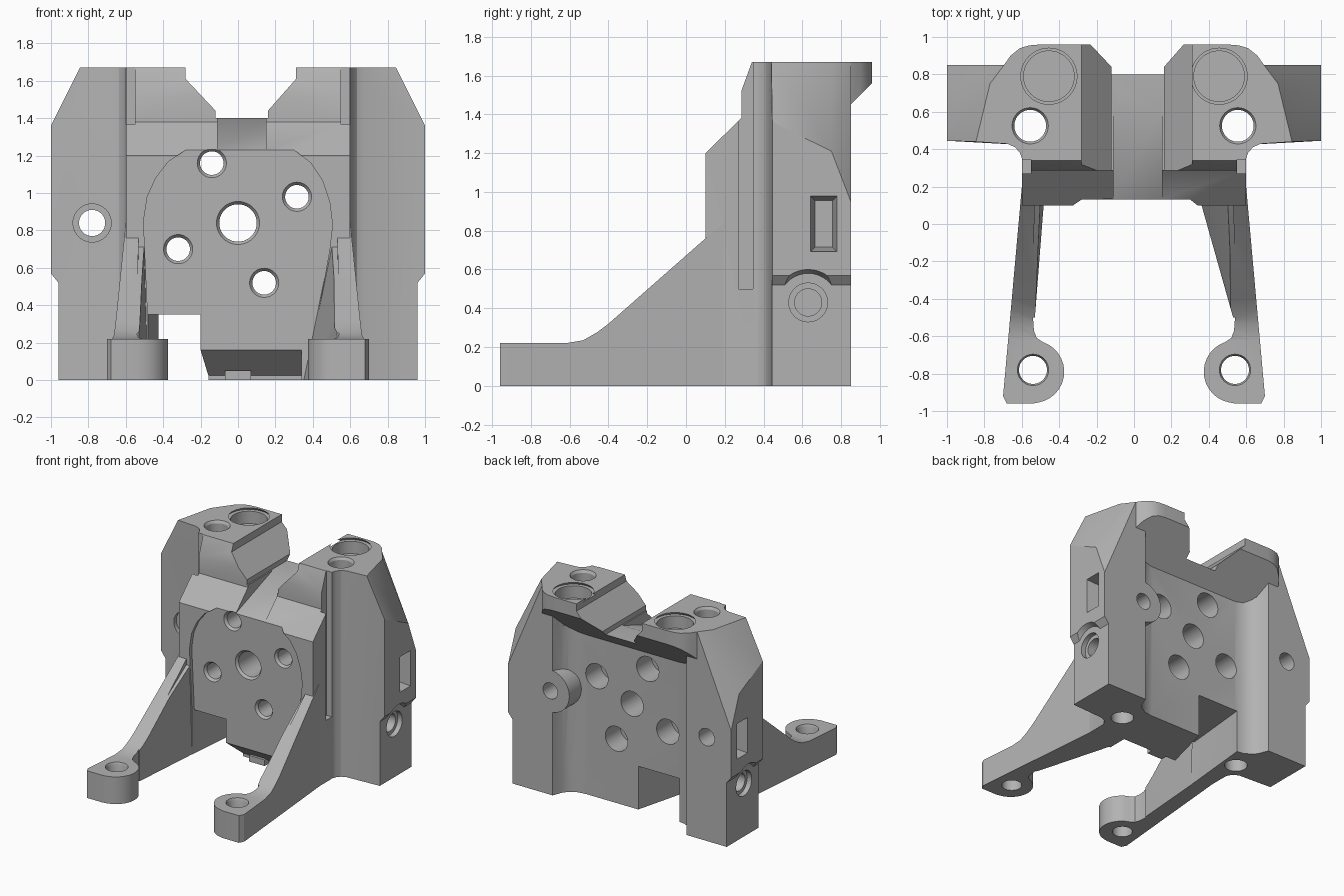
import bpy, bmesh
from math import sin, cos, pi, radians
from mathutils import Vector

cube = bpy.data.objects.get("Cube")
if cube:
    bpy.data.objects.remove(cube, do_unlink=True)

grey = bpy.data.materials.new("machined_grey")
grey.use_nodes = True
grey.diffuse_color = (0.45, 0.45, 0.45, 1)
grey.node_tree.nodes["Principled BSDF"].inputs["Base Color"].default_value = (0.45, 0.45, 0.45, 1)


def finish(name, bm):
    bmesh.ops.recalc_face_normals(bm, faces=bm.faces)
    mesh = bpy.data.meshes.new(name)
    bm.to_mesh(mesh)
    bm.free()
    mesh.materials.append(grey)
    obj = bpy.data.objects.new(name, mesh)
    bpy.context.collection.objects.link(obj)
    return obj


def place(axis, u, v, w):
    """Profile point (u, v) at distance w along the axis."""
    return {"x": (w, u, v), "y": (u, w, v), "z": (u, v, w)}[axis]


def loft(name, axis, ring_a, a, ring_b, b):
    bm = bmesh.new()
    lo = [bm.verts.new(place(axis, u, v, a)) for u, v in ring_a]
    hi = [bm.verts.new(place(axis, u, v, b)) for u, v in ring_b]
    bm.faces.new(lo)
    bm.faces.new(hi[::-1])
    n = len(lo)
    for i in range(n):
        j = (i + 1) % n
        bm.faces.new((lo[i], hi[i], hi[j], lo[j]))
    return finish(name, bm)


def prism(name, axis, pts, a, b):
    return loft(name, axis, pts, a, pts, b)


def circle(u, v, r, n=40):
    return [(u + r * cos(2 * pi * i / n), v + r * sin(2 * pi * i / n)) for i in range(n)]


def rect(u0, u1, v0, v1):
    return [(u0, v0), (u1, v0), (u1, v1), (u0, v1)]


def hull(name, pts):
    bm = bmesh.new()
    for p in pts:
        bm.verts.new(p)
    res = bmesh.ops.convex_hull(bm, input=bm.verts)
    loose = [v for v in bm.verts if not v.link_faces]
    bmesh.ops.delete(bm, geom=loose, context="VERTS")
    bmesh.ops.dissolve_limit(bm, angle_limit=radians(1), verts=bm.verts, edges=bm.edges)
    return finish(name, bm)


def combine(obj, tool, operation="DIFFERENCE"):
    mod = obj.modifiers.new("combine", "BOOLEAN")
    mod.operation, mod.solver, mod.object = operation, "EXACT", tool
    bpy.context.view_layer.update()
    deps = bpy.context.evaluated_depsgraph_get()
    mesh = bpy.data.meshes.new_from_object(obj.evaluated_get(deps))
    obj.modifiers.clear()
    obj.data = mesh
    bpy.data.objects.remove(tool, do_unlink=True)


def drill(obj, axis, u, v, r, a, b, rim=0.0, start=None):
    """Round hole from a to b, with a chamfer of width rim at start."""
    combine(obj, prism("drill", axis, circle(u, v, r), a, b))
    if rim:
        d = 0.02 if b > start and abs(start - a) < abs(start - b) else -0.02
        ring = circle(u, v, r + 2 * rim), circle(u, v, r)
        combine(obj, loft("chamfer", axis, ring[0], start - d, ring[1], start + d))


def flip(pts, s):
    return [(p[0] * s, *p[1:]) for p in pts]


# Central plate with sloped shoulder and undercut back
body = prism("body", "x", [(.10, 0), (.10, 1.2), (.285, 1.38), (.285, 1.52), (.34, 1.67),
                           (.8, 1.67), (.8, 1.4), (.69, 1.29), (.69, 0)], -.6, .6)

# Rounded overhang along the top of the back
rim = [(.695, .85), (.66, .90), (.61, .94), (.56, .955), (.5, .96)]
over = [(s * x, y, z) for s in (-1, 1) for x, y in rim for z in (1.67, y - .6 + .2 - .0)
        if z >= 1.67]
over += [(s * x, y, y + .6) for s in (-1, 1) for x, y in rim]
over += [(s * .6, .6, z) for s in (-1, 1) for z in (1.2, 1.67)]
combine(body, hull("overhang", over), "UNION")

for s in (-1, 1):
    # Side block with a faceted outer shoulder
    block = [(.55, .42, 0), (.55, .42, 1.67), (.6, .85, 0), (.6, .85, 1.67), (.5, .6, 0), (.5, .6, 1.67),
             (1, .445, 0), (1, .85, 0), (1, .445, 1.36), (1, .75, 1.21), (1, .85, .95),
             (.845, .44, 1.67), (.77, .75, 1.67), (.695, .85, 1.67)]
    combine(body, hull("side_block", flip(block, s)), "UNION")
    # Fillets between the plate and the block, front and back
    front = [(.595, .34), (.61, .38), (.635, .41), (.68, .43), (.68, .5), (.56, .5)]
    combine(body, prism("front_fillet", "z", flip(front, s), 0, 1.67), "UNION")
    back = [(.41, .69), (.48, .70), (.54, .735), (.58, .785), (.6, .85), (.64, .85), (.64, .6), (.41, .6)]
    combine(body, prism("back_fillet", "z", flip(back, s), 0, 1.35), "UNION")

# Boss around the blind screw hole at the back
combine(body, prism("back_boss", "y", circle(.62, .84, .17), .6, .85), "UNION")

# Valley and ramped channel between the towers
combine(body, prism("valley", "y", [(-.28, 1.8), (-.28, 1.61), (-.12, 1.44), (-.12, 1.4), (.16, 1.4),
                                    (.16, 1.44), (.31, 1.61), (.31, 1.8)], -.1, 1.1))
combine(body, prism("channel", "x", [(0, 1.23), (.13, 1.23), (.6, 1.4), (1.1, 1.4), (1.1, 1.5), (0, 1.5)],
                    -.11, .15))

# Shallow arched recess in the front
arch = [(-.48, -.1), (-.48, .3), (-.505, .85), (-.485, .98), (-.44, 1.08), (-.37, 1.17), (-.28, 1.23),
        (.3, 1.23), (.39, 1.16), (.45, 1.07), (.49, .95), (.505, .83), (.49, .7), (.35, -.1)]
combine(body, prism("arch", "y", arch, -.1, .13))

# Bottom notch and chamfered lower lip
notch = [(-.2, -.1), (-.2, .13), (-.04, .75), (-.42, .75), (-.48, .13), (-.48, -.1)]
combine(body, prism("notch", "z", notch, -.1, .35))
lip = [(0, .16), (.13, .16), (.29, .025), (.29, -.1), (0, -.1)]
combine(body, prism("lip", "x", lip, -.25, .34))
combine(body, prism("lip_tab", "z", rect(-.07, .07, .24, .35), 0, .05), "UNION")

for s in (-1, 1):
    # Vertical slot at the corner of the plate
    combine(body, prism("slot", "z", flip(rect(.55, .7, .27, .345), s), .5, 1.8))
    # Lower side step, arched over the cross hole
    step = [(.96, -.1), (.96, .52), (1, .57), (1.1, .57), (1.1, -.1)]
    combine(body, prism("side_step", "y", flip(step, s), 0, 1))
    combine(body, loft("step_arch", "x", circle(.63, .43, .15), s * .96, circle(.63, .43, .19), s * 1.04))
    # Side window and cross hole
    combine(body, loft("window", "x", rect(.665, .755, .715, .955), s * .88, rect(.64, .78, .69, .98), s * 1.01))
    drill(body, "x", .63, .43, .1, s * .92, s * 1.1)
    drill(body, "x", .63, .43, .07, s * .7, s * 1.1)
    # Vertical holes in each tower
    drill(body, "z", s * .555, .525, .085, -.1, 1.8, .012, 1.67)
    drill(body, "z", s * .455, .79, .135, 1.55, 1.8, .015, 1.67)

# Screw holes through the plate, wider at the back
drill(body, "y", 0, .84, .1, 0, 1, .015, .13)
for x, z in [(-.14, 1.16), (.315, .98), (-.32, .7), (.14, .52)]:
    drill(body, "y", x, z, .063, 0, 1, .015, .13)
    drill(body, "y", x, z, .1, .5, 1)

# Side screw holes
drill(body, "y", -.78, .84, .07, 0, 1)
drill(body, "y", -.78, .84, .102, 0, .47)
drill(body, "y", .62, .84, .065, .65, 1)

# Legs with round feet
parts = [body]
side = [(.3, 0), (.3, .93), (.1, .76), (-.40, .32), (-.46, .275), (-.53, .235), (-.62, .22), (-1, .22), (-1, 0)]
for s, name, base in [(1, "left_leg", .35), (-1, "right_leg", .48)]:
    plan = [(.595, .25), (.7, -.92), (.68, -.96), (.54, -.96)]
    for i in range(1, 15):
        t = radians(270 - i * 11.5)
        plan.append((.54 + .167 * cos(t), -.79 + .167 * sin(t)))
    plan += [(.52, -.61), (.535, -.57), (.54, -.5), (.53, .25)]
    leg = prism(name, "z", flip(plan, s), 0, 1)
    # Tapered web where the leg meets the plate
    web = [(base, .14, 0), (.50, .14, .74), (.57, .14, .74), (.57, .14, 0),
           (.53, -.5, 0), (.53, -.5, .3), (.57, -.5, 0), (.57, -.5, .3)]
    combine(leg, hull("web", flip(web, s)), "UNION")
    combine(leg, prism("leg_profile", "x", side, -1, 1), "INTERSECT")
    drill(leg, "z", s * .54, -.78, .075, -.1, .4, .009, .22)
    parts.append(leg)

# Smooth the round surfaces, keep hard edges
bpy.ops.object.select_all(action="DESELECT")
for obj in parts:
    obj.select_set(True)
bpy.context.view_layer.objects.active = body
bpy.ops.object.shade_smooth_by_angle(angle=radians(25))
